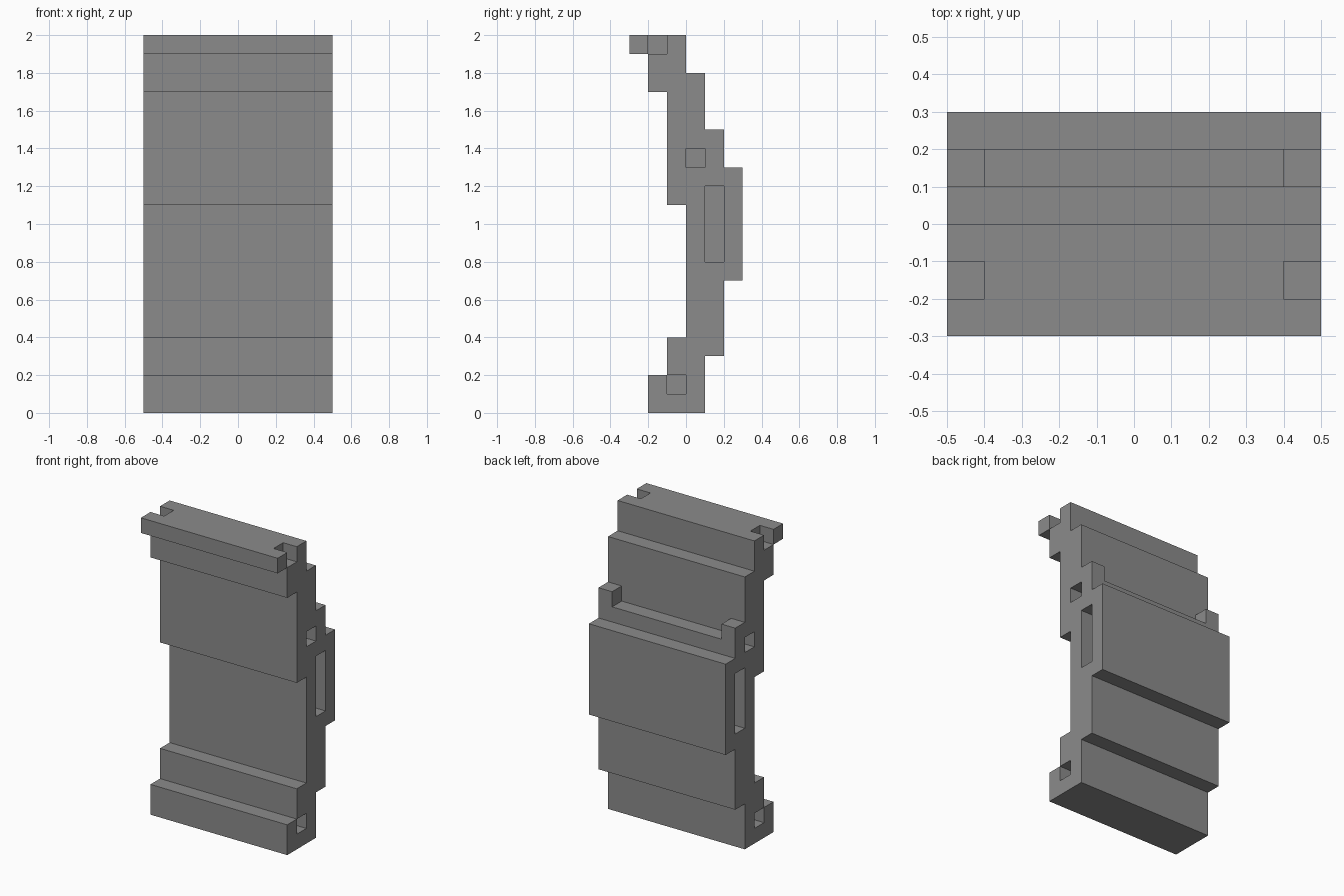
import bpy
import bmesh

if "Cube" in bpy.data.objects:
    bpy.data.objects.remove(bpy.data.objects["Cube"])

grey = bpy.data.materials.new("grey")
grey.diffuse_color = (0.26, 0.26, 0.26, 1)
grey.use_nodes = True
grey.node_tree.nodes["Principled BSDF"].inputs["Base Color"].default_value = grey.diffuse_color


def extrude_x(bm, outline, x0, x1):
    """Extrude a closed (y, z) outline from x0 to x1."""
    a = [bm.verts.new((x0, y, z)) for y, z in outline]
    b = [bm.verts.new((x1, y, z)) for y, z in outline]
    bm.faces.new(a)
    bm.faces.new(b[::-1])
    for i in range(len(a)):
        j = (i + 1) % len(a)
        bm.faces.new((a[j], a[i], b[i], b[j]))


def rect(y0, y1, z0, z1):
    return [(y0, z0), (y1, z0), (y1, z1), (y0, z1)]


def make_object(name, prisms):
    bm = bmesh.new()
    for outline, x0, x1 in prisms:
        extrude_x(bm, outline, x0, x1)
    bmesh.ops.recalc_face_normals(bm, faces=bm.faces)
    mesh = bpy.data.meshes.new(name)
    bm.to_mesh(mesh)
    bm.free()
    mesh.materials.append(grey)
    obj = bpy.data.objects.new(name, mesh)
    bpy.context.collection.objects.link(obj)
    return obj


def cut(obj, cutter):
    cutter.hide_render = True
    cutter.display_type = 'WIRE'
    mod = obj.modifiers.new(cutter.name, 'BOOLEAN')
    mod.operation = 'DIFFERENCE'
    mod.solver = 'EXACT'
    mod.object = cutter


# Stepped backrest panel: (y, z bottom, z top) for each flat, front then back
front = [(-0.2, 0, 0.2), (-0.1, 0.2, 0.4), (0, 0.4, 1.1),
         (-0.1, 1.1, 1.7), (-0.2, 1.7, 1.9), (-0.3, 1.9, 2)]
back = [(0.1, 0, 0.3), (0.2, 0.3, 0.7), (0.3, 0.7, 1.3),
        (0.2, 1.3, 1.5), (0.1, 1.5, 1.8), (0, 1.8, 2)]
up_back = [(y, z) for y, z0, z1 in back for z in (z0, z1)]
up_front = [(y, z) for y, z0, z1 in front for z in (z0, z1)]
panel = make_object("curved_panel", [(up_back + up_front[::-1], -0.5, 0.5)])

# Pockets in both ends, and the open notches at the top corners
pockets = [rect(-0.1, 0, 0.1, 0.2), rect(0.1, 0.2, 0.8, 1.2),
           rect(0, 0.1, 1.3, 1.4), rect(-0.2, -0.1, 1.9, 2.1)]
cut(panel, make_object("end_pocket_cutter",
                       [(p, x0, x1) for p in pockets
                        for x0, x1 in ((0.4, 0.6), (-0.6, -0.4))]))

# Lowered ledge on the back, leaving a raised tab at each end
cut(panel, make_object("back_ledge_cutter",
                       [(rect(0.1, 0.4, 1.4, 1.6), -0.4, 0.4)]))
